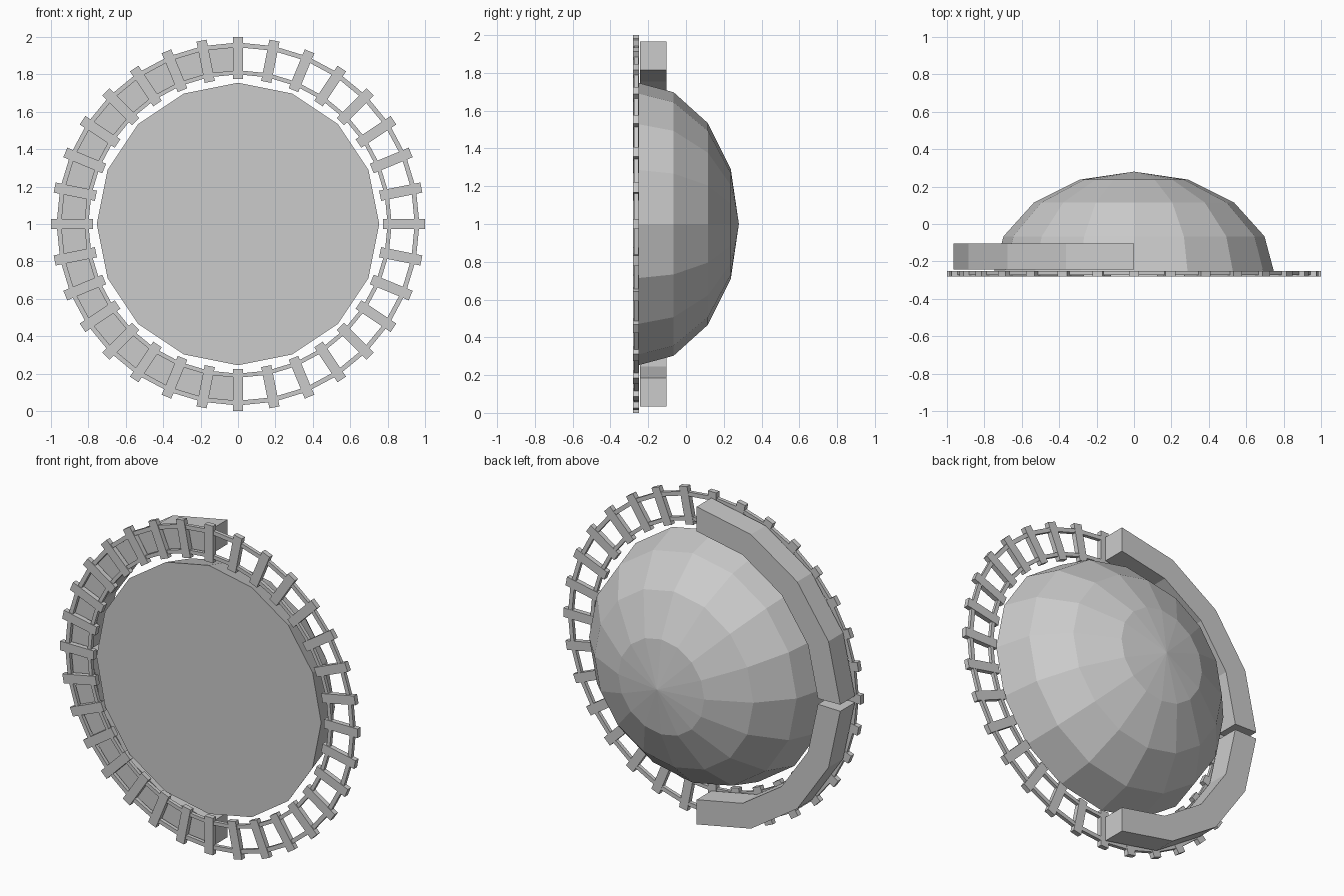
import bpy, bmesh
from math import sin, cos, pi, radians
from mathutils import Matrix, Vector

if "Cube" in bpy.data.objects:
    bpy.data.objects.remove(bpy.data.objects["Cube"])

CENTRE_Z = 1.0


def polar(r, y, a):
    return Vector((r * cos(a), y, CENTRE_Z + r * sin(a)))


def finish(name, bm):
    bmesh.ops.remove_doubles(bm, verts=bm.verts, dist=1e-5)
    bmesh.ops.recalc_face_normals(bm, faces=bm.faces)
    mesh = bpy.data.meshes.new(name)
    bm.to_mesh(mesh)
    bm.free()
    obj = bpy.data.objects.new(name, mesh)
    bpy.context.collection.objects.link(obj)
    return obj


def arc_bar(name, r0, r1, y0, y1, start, end, steps, closed=False):
    """Rectangular section swept round the y axis."""
    bm = bmesh.new()
    rings = []
    for i in range(steps if closed else steps + 1):
        a = radians(start + (end - start) * i / steps)
        rings.append([bm.verts.new(polar(r, y, a))
                      for r, y in ((r0, y0), (r1, y0), (r1, y1), (r0, y1))])
    for i in range(steps):
        a, b = rings[i], rings[(i + 1) % len(rings)]
        for k in range(4):
            n = (k + 1) % 4
            bm.faces.new((a[k], a[n], b[n], b[k]))
    if not closed:
        bm.faces.new(rings[0])
        bm.faces.new(rings[-1])
    return finish(name, bm)


# Dome: 16-sided half ellipsoid with a flat front
bm = bmesh.new()
rings = []
for j in range(4):
    t = j * pi / 8
    rings.append([bm.verts.new(polar(0.755 * cos(t), -0.28 + 0.56 * sin(t), k * pi / 8))
                  for k in range(16)])
pole = bm.verts.new((0, 0.28, CENTRE_Z))
bm.faces.new(rings[0])
for k in range(16):
    n = (k + 1) % 16
    for a, b in zip(rings, rings[1:]):
        bm.faces.new((a[k], a[n], b[n], b[k]))
    bm.faces.new((rings[-1][k], rings[-1][n], pole))
finish("dome", bm)

# Two circular rails
arc_bar("outer_rail", 0.945, 0.97, -0.274, -0.252, 0, 360, 32, True)
arc_bar("inner_rail", 0.80, 0.822, -0.274, -0.252, 0, 360, 32, True)

# Cross ties
bm = bmesh.new()
for i in range(32):
    place = (Matrix.Translation((0, 0, CENTRE_Z))
             @ Matrix.Rotation(i * pi / 16, 4, 'Y')
             @ Matrix.Translation((0.887, -0.265, 0))
             @ Matrix.Diagonal((0.225, 0.03, 0.055, 1)))
    bmesh.ops.create_cube(bm, size=1, matrix=place)
finish("cross_ties", bm)

# Curved blocks behind the left half of the track
arc_bar("upper_block", 0.815, 0.965, -0.243, -0.103, 90, 178.8, 4)
arc_bar("lower_block", 0.815, 0.965, -0.243, -0.103, 181.2, 270, 4)
